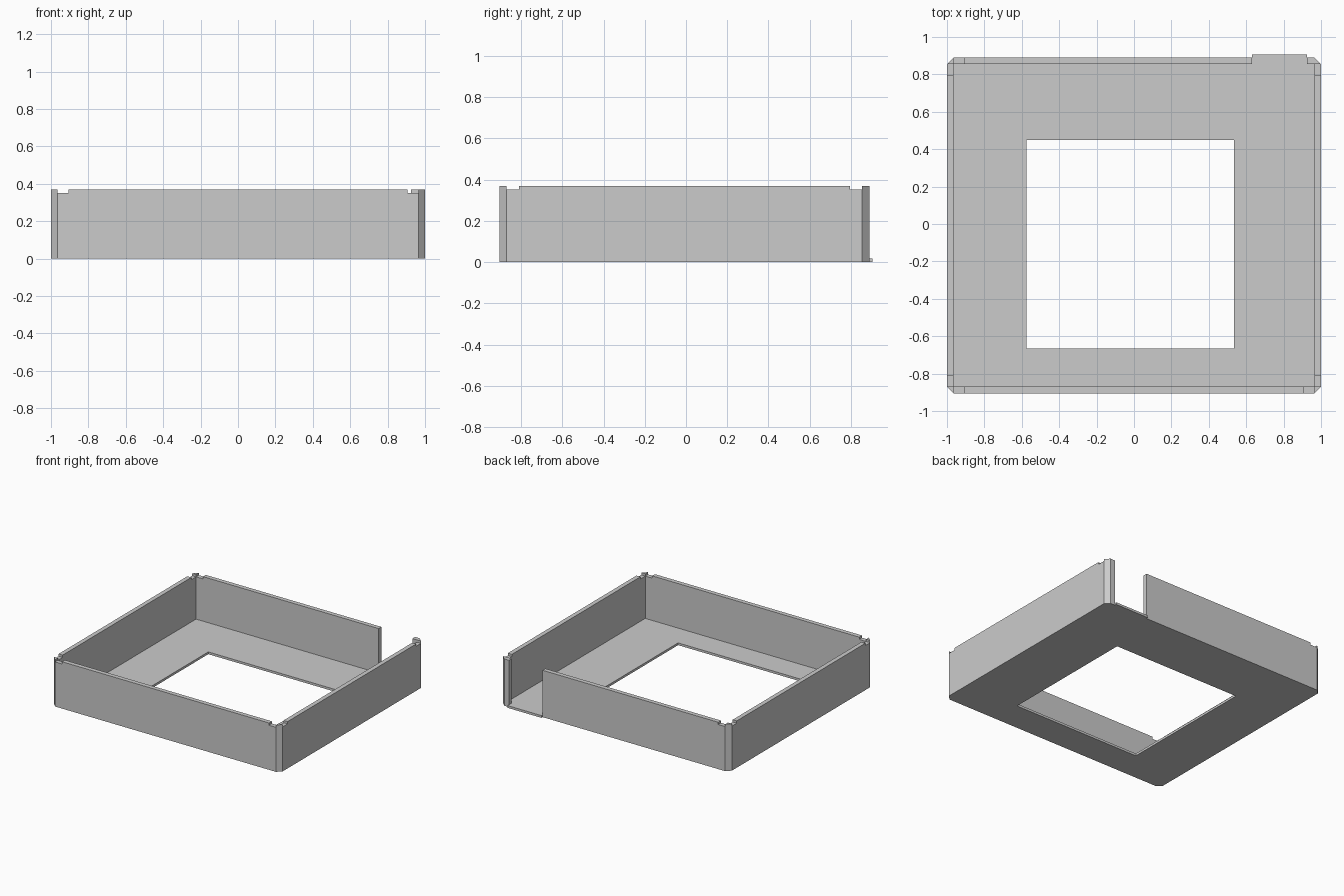
import bpy
import bmesh

default = bpy.data.objects.get("Cube")
if default:
    bpy.data.objects.remove(default, do_unlink=True)

HEIGHT, FLOOR, WALL, NOTCH_Z = 0.37, 0.018, 0.035, 0.352
X, FRONT, BACK = 1.0, -0.905, 0.89
IN_X, IN_FRONT, IN_BACK = X - WALL, FRONT + WALL, BACK - WALL
DOOR = (0.63, 0.925)

grey = bpy.data.materials.new("plain_grey")
grey.use_nodes = True
grey.diffuse_color = (0.6, 0.6, 0.6, 1)
grey.node_tree.nodes["Principled BSDF"].inputs["Base Color"].default_value = (0.6, 0.6, 0.6, 1)


def prism(name, outline, z0, z1):
    """Extrude a flat outline upwards into a closed solid."""
    bm = bmesh.new()
    face = bm.faces.new([bm.verts.new((x, y, z0)) for x, y in outline])
    top = bmesh.ops.extrude_face_region(bm, geom=[face])
    verts = [v for v in top["geom"] if isinstance(v, bmesh.types.BMVert)]
    bmesh.ops.translate(bm, verts=verts, vec=(0, 0, z1 - z0))
    bmesh.ops.recalc_face_normals(bm, faces=bm.faces)
    mesh = bpy.data.meshes.new(name)
    bm.to_mesh(mesh)
    bm.free()
    mesh.materials.append(grey)
    obj = bpy.data.objects.new(name, mesh)
    bpy.context.collection.objects.link(obj)
    return obj


def box(name, x0, x1, y0, y1, z0, z1):
    return prism(name, [(x0, y0), (x1, y0), (x1, y1), (x0, y1)], z0, z1)


def combine(target, other, operation):
    """Apply a boolean and discard the helper solid."""
    mod = target.modifiers.new(operation.title(), 'BOOLEAN')
    mod.operation, mod.solver, mod.object = operation, 'EXACT', other
    bpy.context.view_layer.objects.active = target
    bpy.ops.object.modifier_apply(modifier=mod.name)
    bpy.data.objects.remove(other, do_unlink=True)


# Chamfered block that becomes the tray
tray = prism("open_tray", [
    (-IN_X, FRONT), (IN_X, FRONT), (X, IN_FRONT), (X, IN_BACK),
    (IN_X, BACK), (-IN_X, BACK), (-X, IN_BACK), (-X, IN_FRONT)], 0, HEIGHT)

# Hollow interior, floor window and doorway in the back wall
combine(tray, box("interior", -IN_X, IN_X, IN_FRONT, IN_BACK, FLOOR, 1), 'DIFFERENCE')
combine(tray, box("window", -0.575, 0.535, -0.665, 0.45, -1, 1), 'DIFFERENCE')
combine(tray, box("doorway", *DOOR, 0.8, 1, FLOOR, 1), 'DIFFERENCE')

# Shallow notches beside the corner posts
for side in (-1, 1):
    x0, x1 = sorted((side * 0.905, side * IN_X))
    combine(tray, box("front_notch", x0, x1, -1, IN_FRONT, NOTCH_Z, 1), 'DIFFERENCE')
    if side < 0:
        combine(tray, box("back_notch", x0, x1, IN_BACK, 1, NOTCH_Z, 1), 'DIFFERENCE')
    x0, x1 = sorted((side * IN_X, side * 1.1))
    for y0, y1 in ((IN_FRONT, -0.81), (0.795, IN_BACK)):
        combine(tray, box("side_notch", x0, x1, y0, y1, NOTCH_Z, 1), 'DIFFERENCE')

# Sill projecting from the doorway
combine(tray, box("door_sill", *DOOR, 0.86, 0.905, 0, FLOOR), 'UNION')
